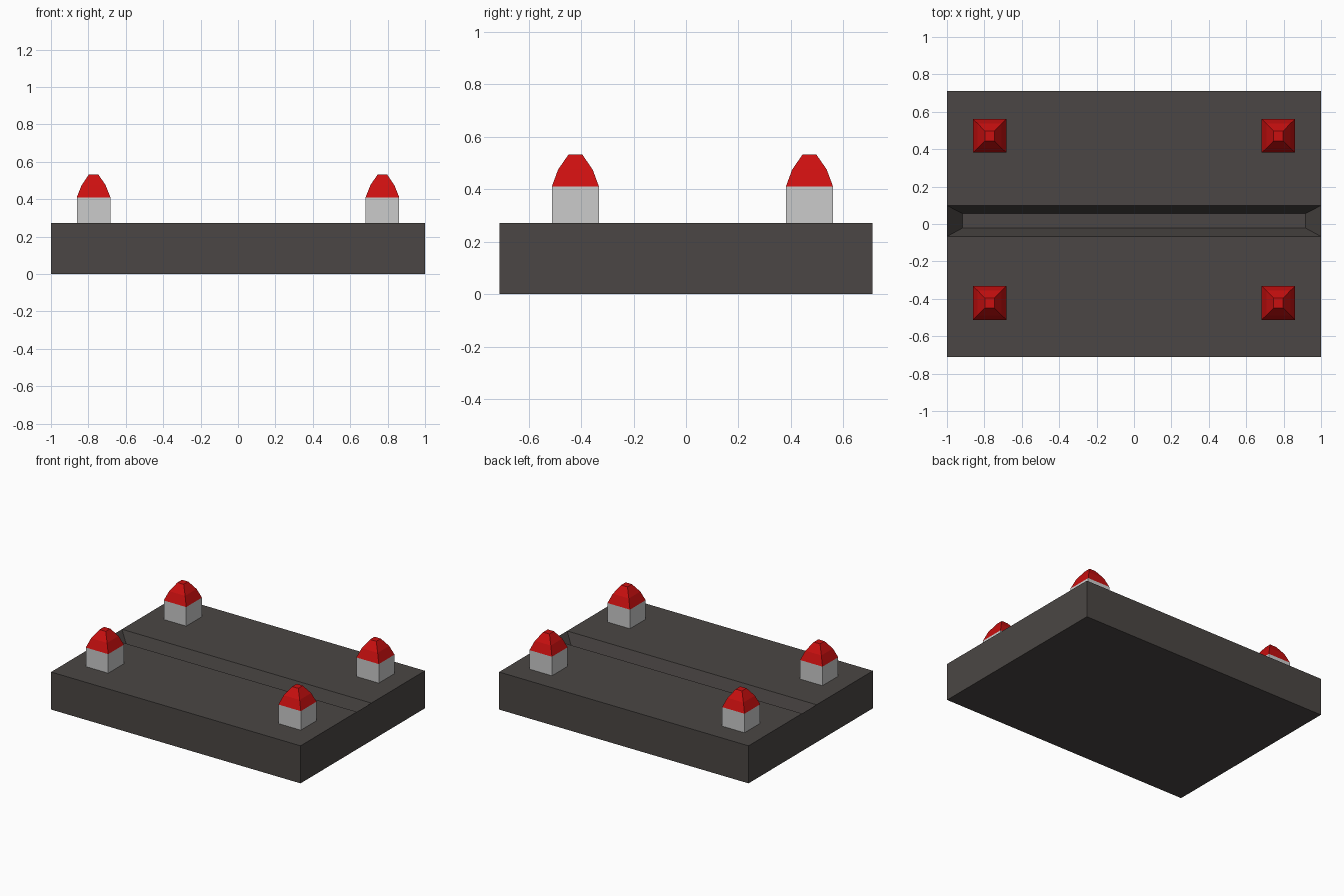
import bpy, bmesh

if "Cube" in bpy.data.objects:
    bpy.data.objects.remove(bpy.data.objects["Cube"])


def material(name, rgb):
    m = bpy.data.materials.new(name)
    m.diffuse_color = (*rgb, 1)
    m.use_nodes = True
    m.node_tree.nodes["Principled BSDF"].inputs["Base Color"].default_value = m.diffuse_color
    return m


def ring(bm, cx, cy, hx, hy, z):
    # Rectangular loop of four vertices
    return [bm.verts.new((cx + sx * hx, cy + sy * hy, z))
            for sx, sy in ((-1, -1), (1, -1), (1, 1), (-1, 1))]


def stacked(name, rings, mat=None):
    # Skin a stack of rectangular rings and cap both ends
    bm = bmesh.new()
    loops = [ring(bm, *r) for r in rings]
    bm.faces.new(loops[0])
    bm.faces.new(loops[-1])
    for a, b in zip(loops, loops[1:]):
        for i in range(4):
            j = (i + 1) % 4
            bm.faces.new((a[i], a[j], b[j], b[i]))
    bmesh.ops.recalc_face_normals(bm, faces=bm.faces)
    me = bpy.data.meshes.new(name)
    bm.to_mesh(me)
    bm.free()
    ob = bpy.data.objects.new(name, me)
    bpy.context.collection.objects.link(ob)
    if mat:
        me.materials.append(mat)
    return ob


dark = material("dark_stone", (0.07, 0.062, 0.058))
red = material("red_paint", (0.6, 0.005, 0.005))

# Slab with a tapered trough sunk into its top
top = 0.272
stacked("slab", [
    (0, 0, 1, 0.712, 0),
    (0, 0, 1, 0.712, top),
    (0, 0.016, 1, 0.083, top),
    (0, 0.017, 0.916, 0.038, top - 0.13),
], dark)

# Four square posts with faceted red caps
half = 0.09
for x, side in ((-0.772, "left"), (0.772, "right")):
    for y, end in ((-0.422, "front"), (0.471, "back")):
        stacked(f"post_{end}_{side}",
                [(x, y, half, half, top), (x, y, half, half, 0.41)])
        stacked(f"cap_{end}_{side}",
                [(x, y, half, half, 0.41),
                 (x, y, 0.064, 0.066, 0.475),
                 (x, y, 0.025, 0.026, 0.533)], red)
